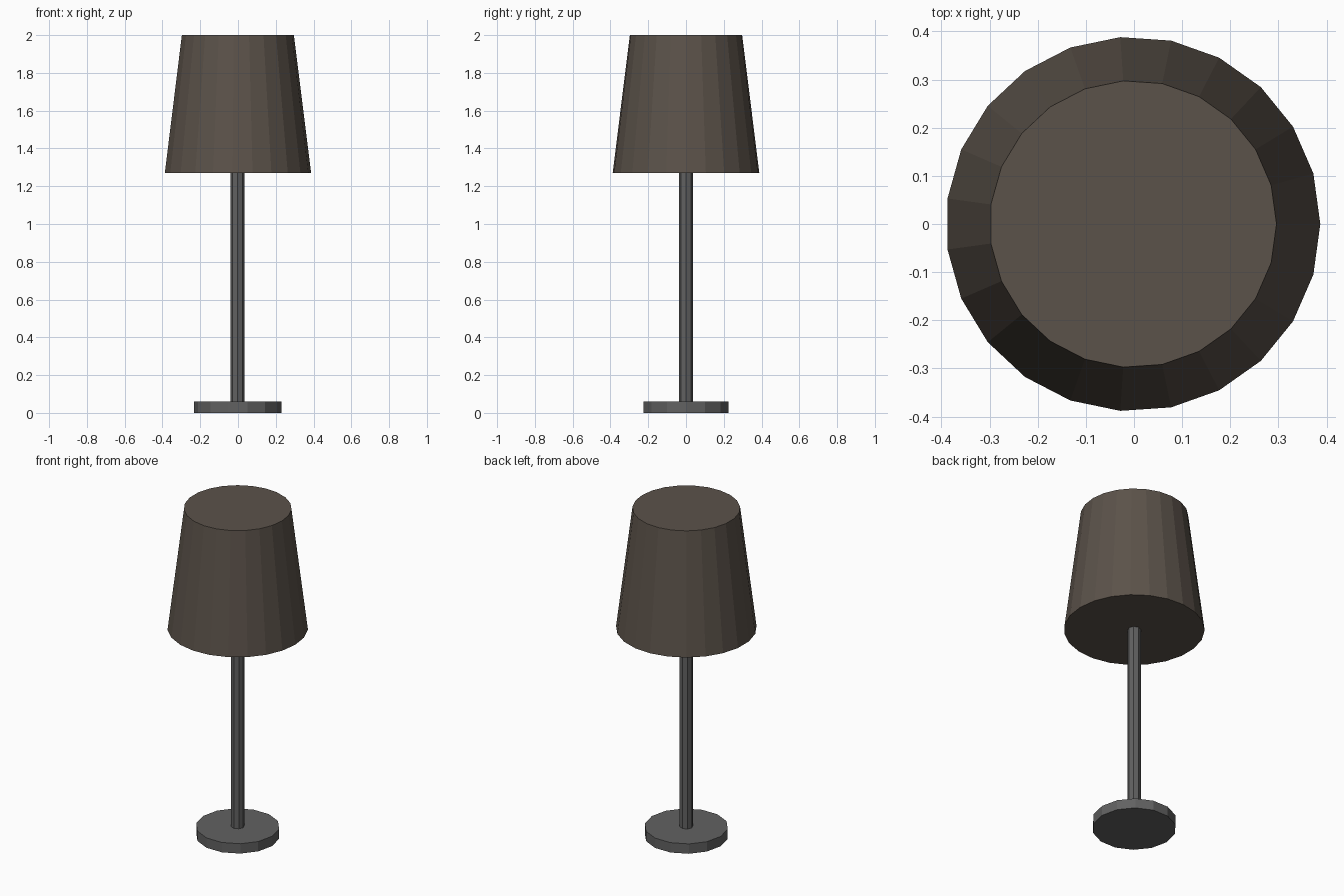
import bpy

if "Cube" in bpy.data.objects:
    bpy.data.objects.remove(bpy.data.objects["Cube"])

CENTRE_X = -0.002


def material(name, rgb):
    mat = bpy.data.materials.new(name)
    mat.diffuse_color = (*rgb, 1)
    mat.use_nodes = True
    mat.node_tree.nodes["Principled BSDF"].inputs["Base Color"].default_value = mat.diffuse_color
    return mat


def turned_part(name, sides, r_bottom, r_top, z0, z1, mat=None):
    """Flat-shaded capped cone frustum with its first corner on +x."""
    bpy.ops.mesh.primitive_cone_add(
        vertices=sides, radius1=r_bottom, radius2=r_top, depth=z1 - z0,
        location=(CENTRE_X, 0, (z0 + z1) / 2))
    ob = bpy.context.object
    ob.name = name
    # Turn so that a corner points along +x
    ob.rotation_euler.z = -1.5707963
    if mat:
        ob.data.materials.append(mat)
    return ob


shade_mat = material("shade_brown", (0.105, 0.085, 0.068))
metal_mat = material("dark_metal", (0.12, 0.12, 0.12))

# Foot, stem and closed tapered shade
turned_part("base", 14, 0.232, 0.232, 0.0, 0.06, metal_mat)
turned_part("stem", 8, 0.037, 0.037, 0.06, 1.27, metal_mat)
turned_part("lamp_shade", 23, 0.389, 0.298, 1.27, 2.0, shade_mat)
